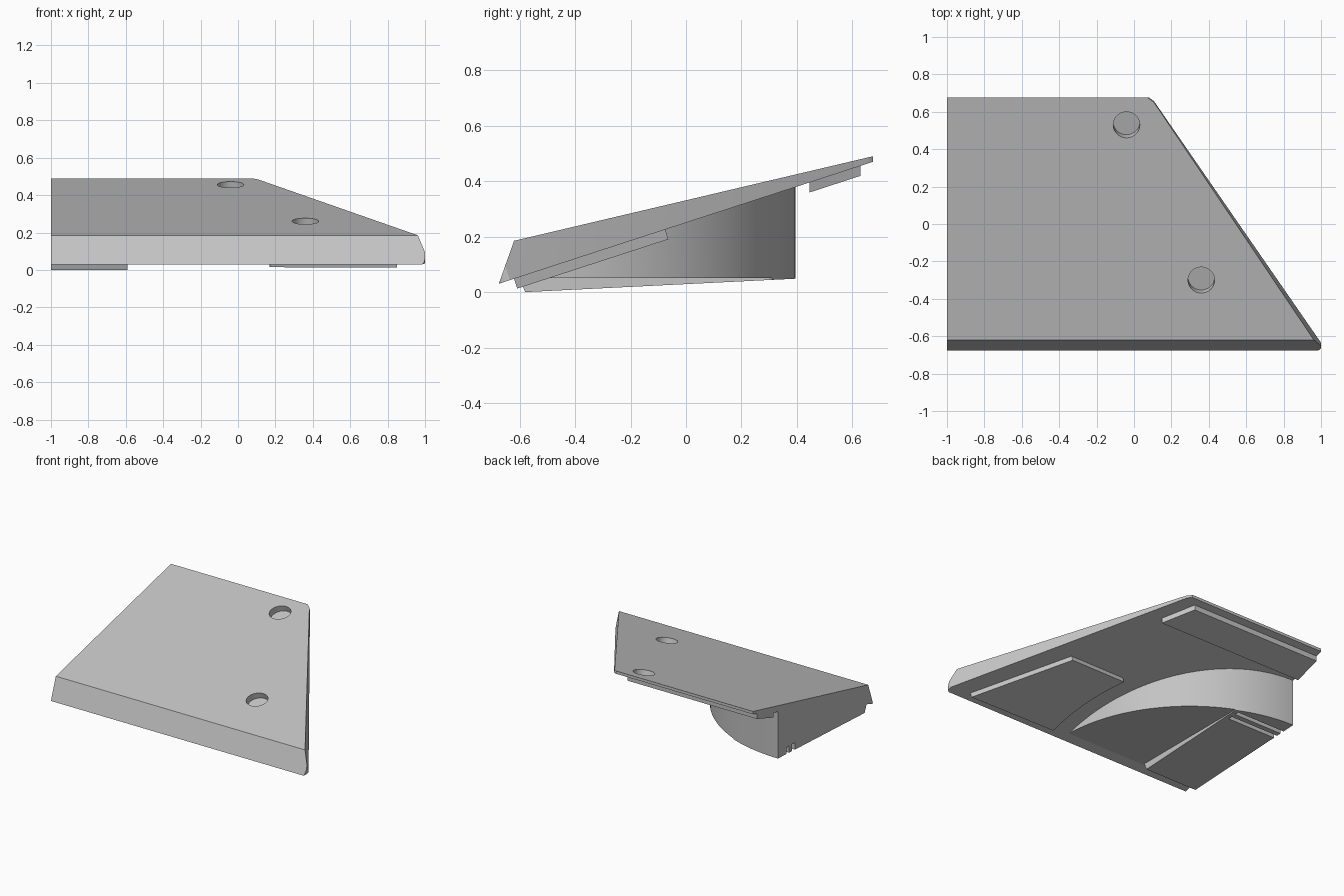
import bpy, bmesh, math
from mathutils import Vector

if "Cube" in bpy.data.objects:
    bpy.data.objects.remove(bpy.data.objects["Cube"])

grey = bpy.data.materials.new("light_grey")
grey.use_nodes = True
colour = (0.55, 0.55, 0.55, 1)
grey.diffuse_color = colour
grey.node_tree.nodes["Principled BSDF"].inputs["Base Color"].default_value = colour

SLOPE = 0.326                                   # pitch of the underside
NORMAL = Vector((0, -SLOPE, 1)).normalized()    # upward normal of the underside
UP = Vector((0, 0, 1))
CENTRE = (-1.0, -0.635)                         # axis of the quarter drum


def under(x, y):
    """Point on the sloping underside."""
    return Vector((x, y, 0.25 + SLOPE * y))


def prism(name, points, travel):
    """Closed solid made by sweeping a polygon along a vector."""
    bm = bmesh.new()
    face = bm.faces.new([bm.verts.new(p) for p in points])
    swept = bmesh.ops.extrude_face_region(bm, geom=[face], use_keep_orig=True)
    verts = [v for v in swept["geom"] if isinstance(v, bmesh.types.BMVert)]
    bmesh.ops.translate(bm, verts=verts, vec=travel)
    bmesh.ops.recalc_face_normals(bm, faces=bm.faces)
    mesh = bpy.data.meshes.new(name)
    bm.to_mesh(mesh)
    bm.free()
    mesh.materials.append(grey)
    obj = bpy.data.objects.new(name, mesh)
    bpy.context.collection.objects.link(obj)
    return obj


def side_prism(name, profile, x0, x1):
    """Sweep a y-z profile across x."""
    return prism(name, [Vector((x0, y, z)) for y, z in profile], Vector((x1 - x0, 0, 0)))


def combine(obj, tool, operation):
    mod = obj.modifiers.new("cut", "BOOLEAN")
    mod.operation = operation
    mod.solver = "EXACT"
    mod.object = tool
    bpy.context.view_layer.objects.active = obj
    bpy.ops.object.modifier_apply(modifier=mod.name)


def discard(*tools):
    for tool in tools:
        bpy.data.objects.remove(tool)


def arc(radius, a0, a1, steps):
    angles = [math.radians(a0 + (a1 - a0) * i / steps) for i in range(steps + 1)]
    return [(CENTRE[0] + radius * math.cos(a), CENTRE[1] + radius * math.sin(a)) for a in angles]


# Wedge-shaped deck trimmed to its slanted outline
deck = side_prism("deck", [(-0.675, 0.03), (0.675, 0.47), (0.675, 0.49), (-0.62, 0.185)], -1, 1.2)
outline = [(-1.2, 0.69), (0.06, 0.69), (0.085, 0.673), (0.108, 0.655), (1.0, -0.635),
           (1.0, -0.655), (0.995, -0.667), (0.98, -0.68), (0.97, -0.9), (-1.2, -0.9)]
trim = prism("trim", [under(x, y) - NORMAL * 0.2 for x, y in outline], NORMAL * 0.7)
combine(deck, trim, "INTERSECT")
discard(trim)

# Pads below the deck
rear_pad = prism("rear_pad", [under(x, y) + UP * 0.005 for x, y in
                 [(-1, 0.445), (0.14, 0.445), (0.02, 0.63), (-1, 0.63)]], UP * -0.041)
front_pad = prism("front_pad", [under(x, y) + NORMAL * 0.005 for x, y in
                  arc(1.17, 1, 28.5, 16) + [(0.46, -0.075), (0.85, -0.62)]], NORMAL * -0.042)

# Round blind holes in the deck
for x, y in [(-0.04, 0.53), (0.36, -0.30)]:
    rim = Vector((x, y, 0.185 + (y + 0.62) * 0.2355))
    bpy.ops.mesh.primitive_cylinder_add(vertices=48, radius=0.071, depth=0.3,
                                        location=rim + NORMAL * 0.102)
    bore = bpy.context.object
    bore.rotation_euler = UP.rotation_difference(NORMAL).to_euler()
    bore.data.materials.append(grey)
    bpy.context.view_layer.update()
    combine(deck, bore, "DIFFERENCE")
    if y > 0:
        combine(rear_pad, bore, "DIFFERENCE")
    discard(bore)

# Quarter drum with a shallow tapered foot along its flat side
footprint = [CENTRE] + arc(1.03, 0, 90, 48)
drum = prism("drum", [Vector((x, y, -0.2)) for x, y in footprint], UP)
foot = prism("drum_foot", [Vector((x, y, -0.2)) for x, y in footprint], UP)
drum_side = side_prism("drum_side", [(-0.7, 0.05), (0.6, 0.05), under(0, 0.6).yz + UP.yz * 0.004,
                                     under(0, -0.6).yz + UP.yz * 0.004], -1.3, 0.3)
foot_side = side_prism("foot_side", [(-0.58, 0), (0.4, 0.0485), (0.4, 0.05), (-0.6, 0.05)], -1.3, -0.59)
combine(drum, drum_side, "INTERSECT")
combine(foot, foot_side, "INTERSECT")
discard(drum_side, foot_side)

# Two narrow slots across the foot
for y in (0.27, 0.205):
    slot = side_prism("slot", [(y, -0.1), (y + 0.03, -0.1), (y + 0.03, 0.09), (y, 0.09)], -1.1, -0.62)
    combine(drum, slot, "DIFFERENCE")
    combine(foot, slot, "DIFFERENCE")
    discard(slot)

# Smooth the curved walls, keep hard edges
bpy.ops.object.select_all(action="DESELECT")
for obj in (deck, rear_pad, front_pad, drum, foot):
    obj.select_set(True)
    bpy.context.view_layer.objects.active = obj
bpy.ops.object.shade_smooth_by_angle(angle=math.radians(20))
